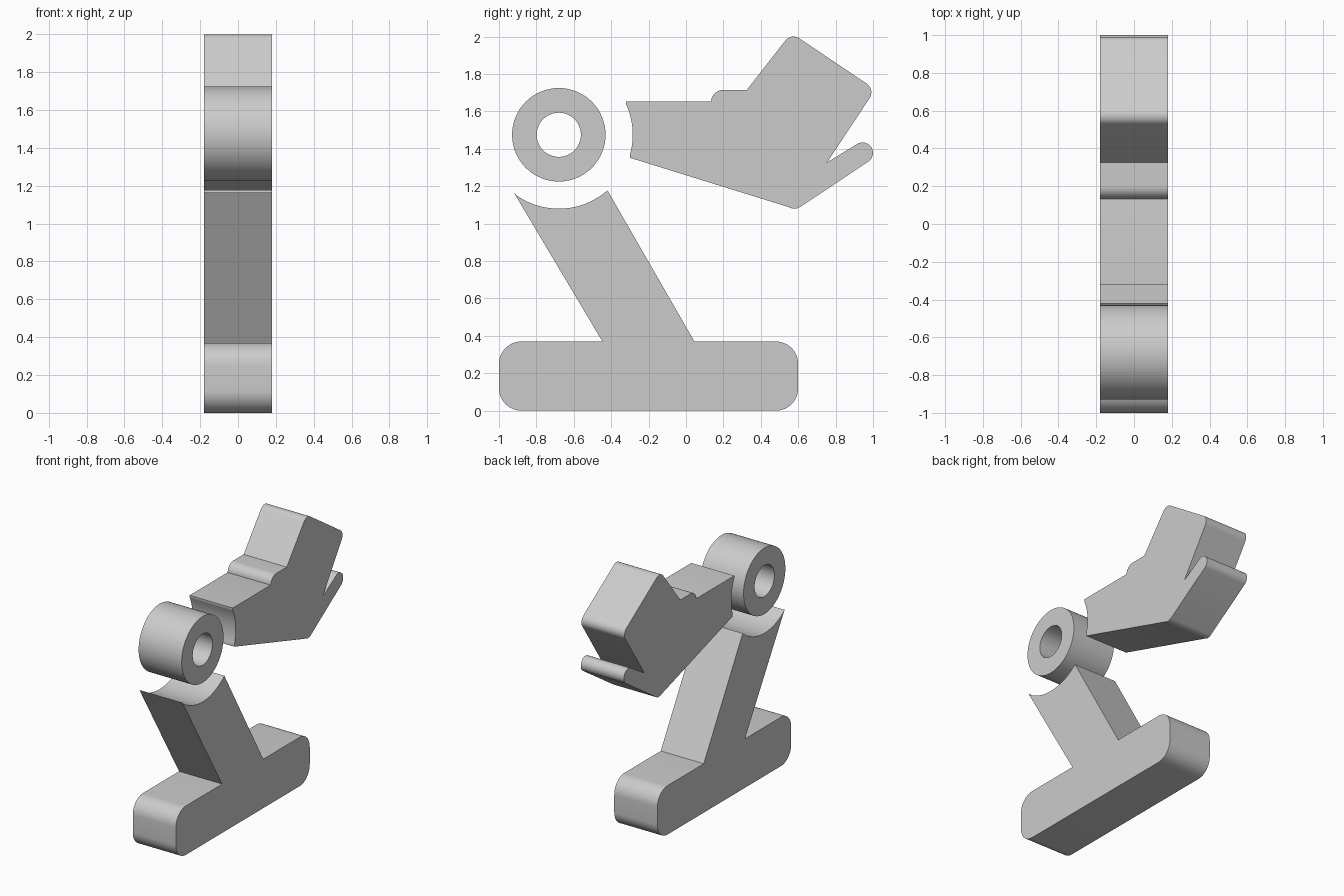
import bpy, bmesh
from math import cos, sin, radians, atan2, degrees

if "Cube" in bpy.data.objects:
    bpy.data.objects.remove(bpy.data.objects["Cube"])

HALF = 0.18                # half thickness along x
HUB = (-0.68, 1.475)       # joint centre in (y, z)


def arc(c, r, a0, a1, n=12):
    """Points on an arc in the (y, z) plane, angles in degrees."""
    return [(c[0] + r * cos(radians(a0 + (a1 - a0) * i / n)),
             c[1] + r * sin(radians(a0 + (a1 - a0) * i / n))) for i in range(n + 1)]


def hub_arc(p, q, n=24):
    """Arc around the joint from p to q; the radius blends between both ends."""
    a = degrees(atan2(p[1] - HUB[1], p[0] - HUB[0]))
    b = degrees(atan2(q[1] - HUB[1], q[0] - HUB[0]))
    return [p] + arc(HUB, 0.395, a, b, n)[1:-1] + [q]


def finish(name, bm):
    bmesh.ops.recalc_face_normals(bm, faces=bm.faces)
    me = bpy.data.meshes.new(name)
    bm.to_mesh(me)
    bm.free()
    ob = bpy.data.objects.new(name, me)
    bpy.context.collection.objects.link(ob)
    bpy.ops.object.select_all(action='DESELECT')
    ob.select_set(True)
    bpy.context.view_layer.objects.active = ob
    bpy.ops.object.shade_smooth_by_angle(angle=radians(25))
    return ob


def plate(name, profile):
    """Extrude a (y, z) outline through the thickness."""
    bm = bmesh.new()
    face = bm.faces.new([bm.verts.new((-HALF, y, z)) for y, z in profile])
    ext = bmesh.ops.extrude_face_region(bm, geom=[face])
    verts = [v for v in ext['geom'] if isinstance(v, bmesh.types.BMVert)]
    bmesh.ops.translate(bm, verts=verts, vec=(2 * HALF, 0, 0))
    return finish(name, bm)


# Rounded base with the slanted lower arm, cupped around the joint
R = 0.12
plate("base_and_lower_arm",
      arc((-1 + R, R), R, 180, 270) + arc((0.6 - R, R), R, 270, 360)
      + arc((0.6 - R, 0.37 - R), R, 0, 90) + [(0.045, 0.37)]
      + hub_arc((-0.42, 1.178), (-0.92, 1.165))
      + [(-0.447, 0.37)] + arc((-1 + R, 0.37 - R), R, 90, 180))

# Upper arm with the open gripper
r = 0.056
plate("upper_arm_gripper",
      hub_arc((-0.32, 1.652), (-0.30, 1.352))
      + arc((0.58, 1.136), r, 240, 304)
      + arc((0.944, 1.378), r, -56, 124)
      + [(0.755, 1.328)]
      + arc((0.935, 1.702), r, -34, 57)
      + arc((0.575, 1.944), r, 57, 142)
      + [(0.325, 1.715)] + arc((0.20, 1.648), 0.067, 90, 177) + [(0.13, 1.652)])

# Joint ring
bm = bmesh.new()
N = 64
loops = [[bm.verts.new((x, y, z)) for y, z in arc(HUB, rad, 0, 360, N)[:-1]]
         for x, rad in ((-HALF, 0.25), (HALF, 0.25), (HALF, 0.118), (-HALF, 0.118))]
for k in range(4):
    a, b = loops[k], loops[(k + 1) % 4]
    for i in range(N):
        j = (i + 1) % N
        bm.faces.new((a[i], a[j], b[j], b[i]))
finish("joint_ring", bm)
